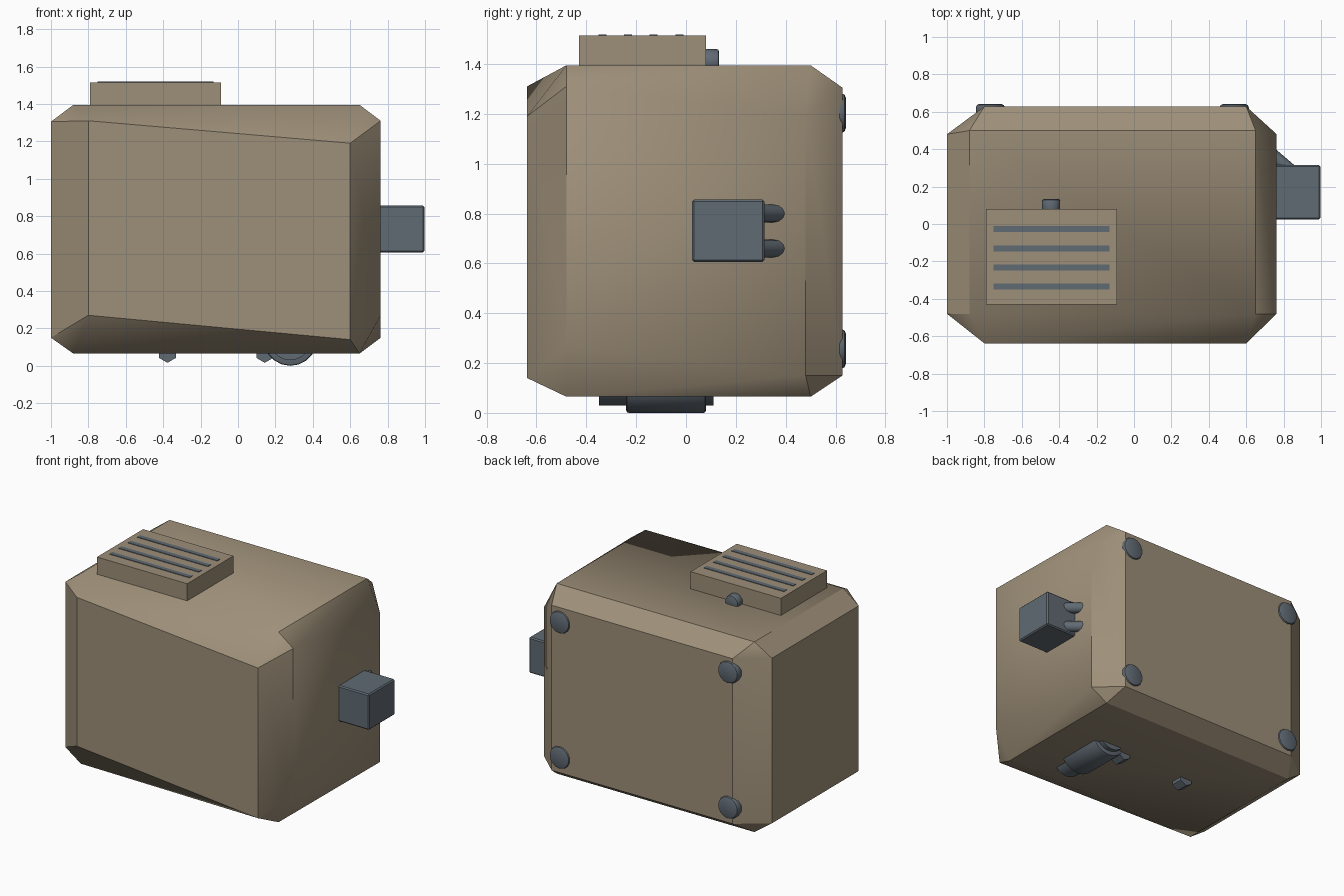
import bpy, bmesh, math
from mathutils import Vector, Matrix

if "Cube" in bpy.data.objects:
    bpy.data.objects.remove(bpy.data.objects["Cube"])


def material(name, rgb):
    m = bpy.data.materials.new(name)
    m.diffuse_color = (*rgb, 1)
    m.use_nodes = True
    m.node_tree.nodes["Principled BSDF"].inputs["Base Color"].default_value = m.diffuse_color
    return m


TAN = material("tan_casing", (0.34, 0.275, 0.19))
SLATE = material("slate_metal", (0.118, 0.145, 0.172))


def finish(bm, name, mat, angle=35):
    # smooth shading with sharp edges kept above the angle
    bmesh.ops.recalc_face_normals(bm, faces=bm.faces)
    for f in bm.faces:
        f.smooth = True
    for e in bm.edges:
        e.smooth = e.calc_face_angle(0) < math.radians(angle)
    me = bpy.data.meshes.new(name)
    bm.to_mesh(me)
    bm.free()
    me.materials.append(mat)
    ob = bpy.data.objects.new(name, me)
    bpy.context.collection.objects.link(ob)
    return ob


def box(name, mat, lo, hi, bevel=0):
    bm = bmesh.new()
    lo, hi = Vector(lo), Vector(hi)
    bmesh.ops.create_cube(bm, size=1, matrix=Matrix.Translation((lo + hi) / 2)
                          @ Matrix.Diagonal((*(hi - lo), 1)))
    if bevel:
        bmesh.ops.bevel(bm, geom=bm.edges[:], offset=bevel, segments=1, affect='EDGES')
    return finish(bm, name, mat, 30)


def rod(name, mat, a, b, r, sides=16, bevel=0, r2=None, spin=0):
    # cylinder between two points, optionally tapered and with rounded rims
    bm = bmesh.new()
    a, b = Vector(a), Vector(b)
    d = b - a
    mtx = (Matrix.Translation((a + b) / 2) @ d.to_track_quat('Z', 'Y').to_matrix().to_4x4()
           @ Matrix.Rotation(spin, 4, 'Z'))
    bmesh.ops.create_cone(bm, cap_ends=True, segments=sides, radius1=r,
                          radius2=r if r2 is None else r2, depth=d.length, matrix=mtx)
    if bevel:
        rims = [e for e in bm.edges if any(len(f.verts) > 4 for f in e.link_faces)]
        bmesh.ops.bevel(bm, geom=rims, offset=bevel, segments=2, profile=0.5, affect='EDGES')
    return finish(bm, name, mat)


# casing: hull of six inset faces, giving wide uneven chamfers
X, Y, Z = (-1.0, 0.763), (-0.638, 0.628), (0.065, 1.395)
front_z = {(0, 0): 0.27, (1, 0): 0.14, (0, 1): 1.31, (1, 1): 1.19}
right_z = {(0, 0): 0.27, (1, 0): 0.15, (0, 1): 1.31, (1, 1): 1.19}
bm = bmesh.new()
for i in (0, 1):
    for j in (0, 1):
        for k in (0, 1):
            zs = (0.15, 1.305)[k]
            zx = right_z[j, k] if i else zs
            zy = zs if j else front_z[i, k]
            bm.verts.new((X[i], (-0.48, 0.48)[j], zx))
            bm.verts.new(((-0.80, 0.60)[i], Y[j], zy))
            bm.verts.new(((-0.88, 0.65)[i], (-0.48, 0.50)[j], Z[k]))
bmesh.ops.convex_hull(bm, input=bm.verts[:])
finish(bm, "casing", TAN, 32)

# raised vent block with four slats
box("vent_block", TAN, (-0.79, -0.43, 1.38), (-0.092, 0.08, 1.515))
for n, y in enumerate((-0.027, -0.13, -0.232, -0.335)):
    box(f"vent_slat_{n + 1}", SLATE, (-0.75, y - 0.016, 1.512), (-0.13, y + 0.016, 1.519))

# small knob behind the vent
rod("vent_knob", SLATE, (-0.443, 0.06, 1.41), (-0.443, 0.133, 1.41), 0.051, 10, 0.012)

# side plug with two angled prongs
box("side_plug", SLATE, (0.74, 0.025, 0.606), (0.996, 0.315, 0.856), 0.008)
for n, z in enumerate((0.66, 0.80)):
    rod(f"plug_prong_{n + 1}", SLATE, (0.86, 0.265, z), (0.72, 0.385, z), 0.036, 12)

# four round feet on the back
for x in (-0.768, 0.536):
    for z in (0.257, 1.203):
        rod("back_foot", SLATE, (x, 0.575, z), (x, 0.642, z), 0.08, 14, 0.02)

# stepped drum under the casing
rod("drum", SLATE, (0.28, -0.24, 0.143), (0.28, 0.08, 0.143), 0.143, 20, 0.01)
rod("drum_shaft", SLATE, (0.28, -0.35, 0.143), (0.28, 0.11, 0.143), 0.113, 20)

# two hexagonal studs under the casing
for n, x in enumerate((-0.377, 0.143)):
    rod(f"bottom_stud_{n + 1}", SLATE, (x, -0.01, 0.068), (x, 0.075, 0.068), 0.052, 6,
        spin=math.radians(0))
